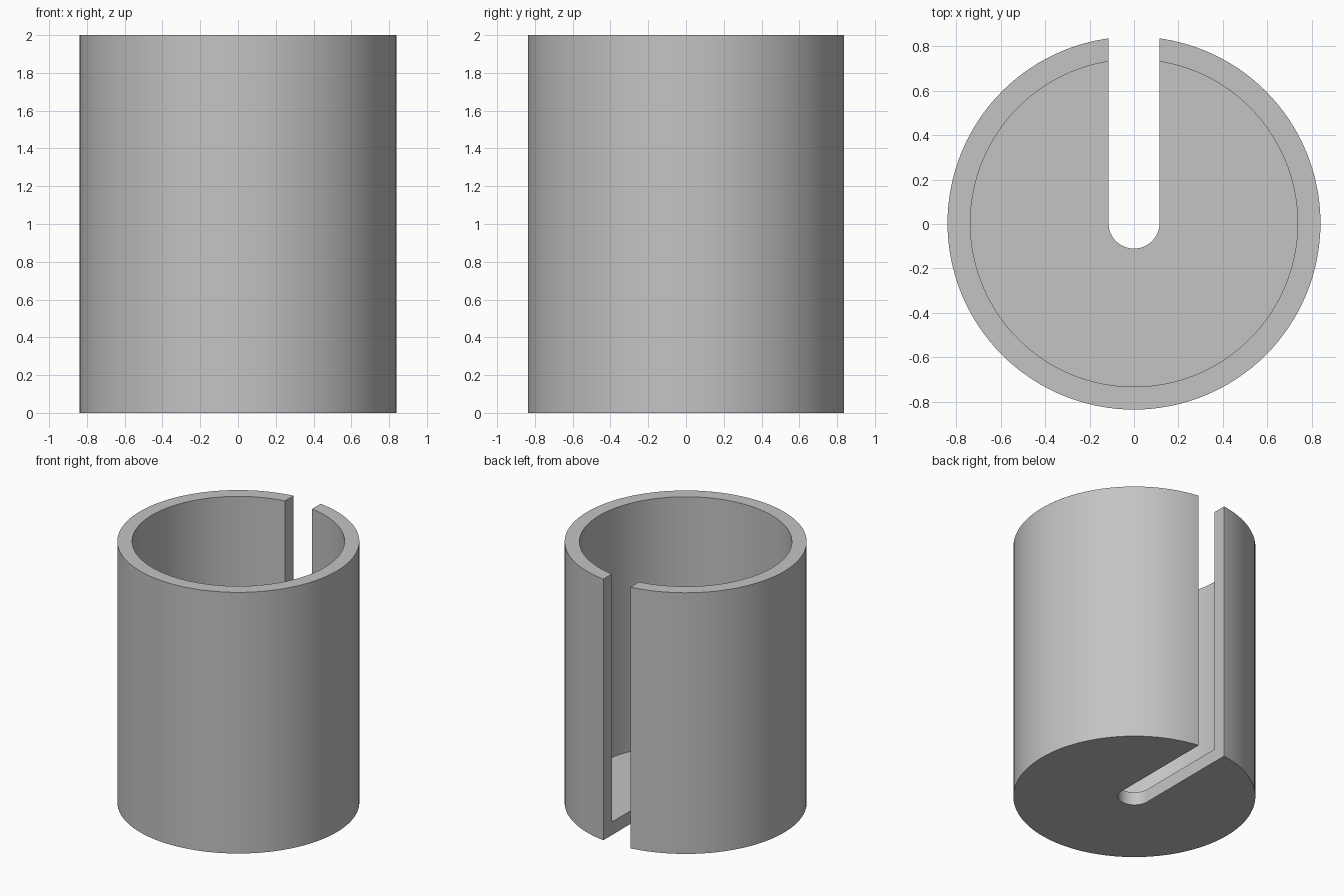
import bpy, bmesh, math

if "Cube" in bpy.data.objects:
    bpy.data.objects.remove(bpy.data.objects["Cube"])

R, WALL, FLOOR, H = 0.84, 0.103, 0.10, 2.0
SLOT = 0.115          # slot half width
CY = 0.004            # axis offset so the slotted body is centred
SEG = 128

grey = bpy.data.materials.new("light grey")
grey.diffuse_color = (0.55, 0.55, 0.55, 1)
grey.use_nodes = True
grey.node_tree.nodes["Principled BSDF"].inputs["Base Color"].default_value = grey.diffuse_color


def make_object(name, bm):
    bmesh.ops.recalc_face_normals(bm, faces=bm.faces)
    me = bpy.data.meshes.new(name)
    bm.to_mesh(me)
    bm.free()
    me.materials.append(grey)
    ob = bpy.data.objects.new(name, me)
    bpy.context.collection.objects.link(ob)
    return ob


# Cup body: closed lathe of outer wall, rim, inner wall and floor
bm = bmesh.new()
rings = []
for r, z in [(R, 0), (R, H), (R - WALL, H), (R - WALL, FLOOR)]:
    rings.append([bm.verts.new((r * math.cos(2 * math.pi * i / SEG),
                                CY + r * math.sin(2 * math.pi * i / SEG), z))
                  for i in range(SEG)])
for a, b in zip(rings, rings[1:]):
    for i in range(SEG):
        j = (i + 1) % SEG
        bm.faces.new((a[i], a[j], b[j], b[i]))
bm.faces.new(rings[0])
bm.faces.new(rings[-1])
cup = make_object("slotted_cup", bm)

# Slot cutter: round-ended bar running from the axis out through the back
bm = bmesh.new()
outline = [(SLOT, 1.2), (-SLOT, 1.2)]
for i in range(25):
    t = math.pi + math.pi * i / 24
    outline.append((SLOT * math.cos(t), CY + SLOT * math.sin(t)))
face = bm.faces.new([bm.verts.new((x, y, -0.2)) for x, y in outline])
ext = bmesh.ops.extrude_face_region(bm, geom=[face])
for v in ext["geom"]:
    if isinstance(v, bmesh.types.BMVert):
        v.co.z = H + 0.2
cutter = make_object("slot_cutter", bm)
cutter.hide_render = True

# Cut the slot through wall and floor
mod = cup.modifiers.new("slot", 'BOOLEAN')
mod.operation = 'DIFFERENCE'
mod.solver = 'EXACT'
mod.object = cutter
bpy.context.view_layer.objects.active = cup
cup.select_set(True)
bpy.ops.object.modifier_apply(modifier=mod.name)
bpy.data.objects.remove(cutter, do_unlink=True)
bpy.ops.object.shade_smooth_by_angle(angle=math.radians(30))
